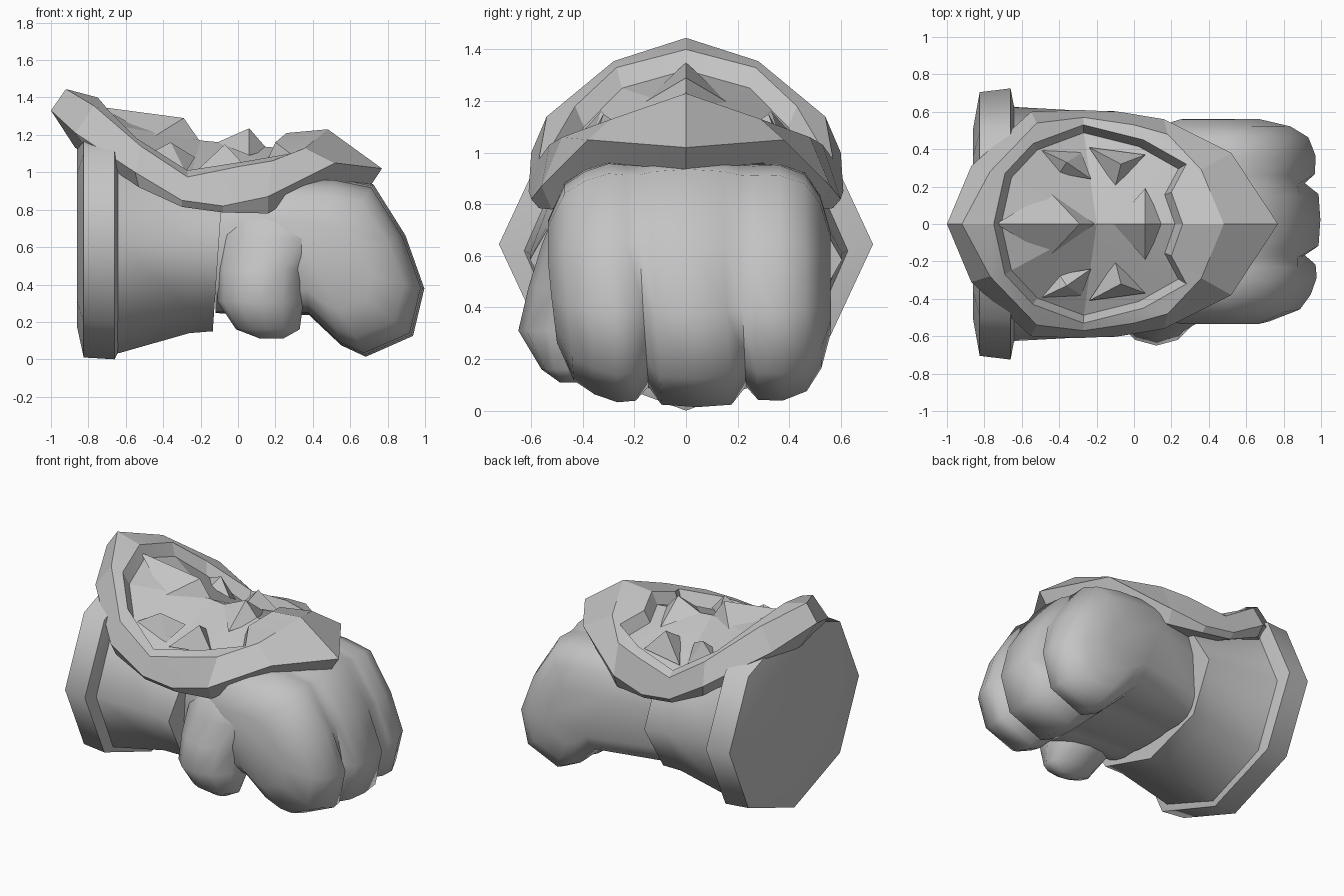
import bpy, bmesh, math

if "Cube" in bpy.data.objects:
    bpy.data.objects.remove(bpy.data.objects["Cube"], do_unlink=True)

grey = bpy.data.materials.new("stone grey")
grey.use_nodes = True
colour = (0.55, 0.55, 0.55, 1)
grey.diffuse_color = colour
grey.node_tree.nodes["Principled BSDF"].inputs["Base Color"].default_value = colour


def finish(name, bm, angle):
    """Turn a bmesh into a shaded, coloured object."""
    bmesh.ops.recalc_face_normals(bm, faces=bm.faces)
    mesh = bpy.data.meshes.new(name)
    bm.to_mesh(mesh)
    bm.free()
    mesh.materials.append(grey)
    obj = bpy.data.objects.new(name, mesh)
    bpy.context.collection.objects.link(obj)
    bpy.ops.object.select_all(action="DESELECT")
    obj.select_set(True)
    bpy.context.view_layer.objects.active = obj
    bpy.ops.object.shade_smooth_by_angle(angle=math.radians(angle))


def loft(name, loops, angle, start=None, end=None):
    """Bridge equal loops; each end is a flat cap, or a fan to a given centre."""
    bm = bmesh.new()
    rings = [[bm.verts.new(p) for p in loop] for loop in loops]
    n = len(rings[0])
    for low, high in zip(rings, rings[1:]):
        for i in range(n):
            j = (i + 1) % n
            bm.faces.new((low[i], low[j], high[j], high[i]))
    for ring, centre in ((rings[0], start), (rings[-1], end)):
        if centre is None:
            bm.faces.new(ring)
        else:
            hub = bm.verts.new(centre)
            for i in range(n):
                bm.faces.new((ring[i], ring[(i + 1) % n], hub))
    finish(name, bm, angle)


def spike(name, base, apex):
    """Low pyramid rising from the face."""
    bm = bmesh.new()
    ring = [bm.verts.new(p) for p in base]
    tip = bm.verts.new(apex)
    bm.faces.new(ring)
    for i in range(len(ring)):
        bm.faces.new((ring[i], ring[(i + 1) % len(ring)], tip))
    finish(name, bm, 10)


def octagon(x, half_width, bottom, top, lean=0.0):
    """Eight-sided section across the arm, leaning along x with height."""
    mid, r = (bottom + top) / 2, (top - bottom) / 2
    ring = []
    for i in range(8):
        a = i * math.tau / 8
        ring.append((x + lean * math.sin(a), half_width * math.cos(a), mid + r * math.sin(a)))
    return ring


def mirrored(half):
    """Close a half outline that starts and ends on the middle plane."""
    return half + [(x, -y, z) for x, y, z in reversed(half[1:-1])]


# Cuff: heavy end band with a slightly domed end, and the tapering sleeve
loft("cuff_band", [octagon(-0.862, 0.5, 0.18, 1.12),
                   octagon(-0.825, 0.705, 0.01, 1.29),
                   octagon(-0.66, 0.725, 0.0, 1.29),
                   octagon(-0.64, 0.62, 0.04, 1.2)], 50)
loft("cuff_sleeve", [octagon(-0.70, 0.64, 0.02, 1.24),
                     octagon(-0.63, 0.625, 0.035, 1.2),
                     octagon(-0.26, 0.605, 0.14, 1.08),
                     octagon(-0.105, 0.605, 0.15, 1.02, 0.03)], 75)

# Fist: side profile of one curled finger, repeated across the knuckles
finger = [(-0.12, 0.95), (0.25, 0.98), (0.52, 0.97), (0.72, 0.93), (0.89, 0.66), (0.99, 0.38),
          (0.93, 0.13), (0.68, 0.02), (0.55, 0.08), (0.38, 0.24), (-0.12, 0.25)]


def fist_section(y, size, groove):
    """Finger slice: narrows at the wrist, and the fingertips slant sideways."""
    ring = []
    for i, (x, z) in enumerate(finger):
        k = size - (groove if 5 <= i <= 8 else 0)
        wide = y * 0.8 if x < 0 else y
        if x > 0.3:
            wide += (0.06 - 0.1 * max(0, y)) * max(0, 0.6 - z)
        ring.append((0.35 + (x - 0.35) * (k if x > 0.35 else 1), wide, 0.5 + (z - 0.5) * k ** 1.3))
    return ring


slices = [(-0.535, 0.58, 0), (-0.47, 0.84, 0), (-0.39, 0.93, 0), (-0.30, 0.98, 0),
          (-0.23, 0.97, 0), (-0.18, 0.97, 0.09), (-0.13, 0.995, 0), (0.01, 1.01, 0), (0.15, 0.995, 0),
          (0.21, 0.97, 0.09), (0.26, 0.965, 0), (0.36, 0.97, 0), (0.46, 0.91, 0),
          (0.52, 0.76, 0), (0.56, 0.5, 0)]
loft("fist", [fist_section(*s) for s in slices], 60)

# Thumb: broad lobe that merges into the side of the fist
lobes = [(0.11, 0.18, -0.45, 0.06, 0.04), (0.16, 0.16, -0.46, 0.17, 0.10),
         (0.31, 0.12, -0.42, 0.23, 0.23), (0.48, 0.13, -0.39, 0.24, 0.22),
         (0.64, 0.19, -0.35, 0.29, 0.21), (0.74, 0.22, -0.32, 0.31, 0.2),
         (0.82, 0.24, -0.28, 0.3, 0.16)]
loft("thumb", [[(cx + rx * math.cos(i * math.tau / 12), cy + ry * math.sin(i * math.tau / 12), z)
                for i in range(12)] for z, cx, cy, rx, ry in lobes], 60)

# Shield plate: lower edge, outer edge, crest and inner edge of the rim
lower = [(-0.87, 0, 1.13), (-0.78, 0.3, 1.09), (-0.53, 0.57, 0.92), (-0.3, 0.58, 0.815),
         (-0.08, 0.57, 0.785), (0.16, 0.52, 0.78), (0.46, 0.3, 0.96), (0.71, 0, 0.93)]
outer = [(-1, 0, 1.33), (-0.87, 0.31, 1.21), (-0.55, 0.6, 1.0), (-0.3, 0.61, 0.85),
         (-0.08, 0.6, 0.82), (0.16, 0.56, 0.87), (0.52, 0.38, 1.05), (0.77, 0, 1.02)]
crest = [(-0.92, 0, 1.445), (-0.77, 0.28, 1.355), (-0.52, 0.54, 1.14), (-0.27, 0.57, 0.975),
         (0, 0.53, 1.03), (0.18, 0.48, 1.06), (0.36, 0.29, 1.13), (0.48, 0, 1.23)]
inner = [(-0.75, 0, 1.4), (-0.69, 0.27, 1.33), (-0.54, 0.43, 1.18), (-0.27, 0.53, 1.01),
         (0.05, 0.45, 1.06), (0.28, 0.32, 1.1), (0.2, 0.17, 1.16), (0.26, 0, 1.21)]
floor = [(-0.25 + (x + 0.25) * 0.92, y * 0.92, z - 0.08) for x, y, z in inner]
loft("shield_plate", [mirrored(e) for e in (lower, outer, crest, inner, floor)], 15,
     start=(-0.1, 0, 0.93), end=(-0.2, 0, 1.17))

# Relief on the plate: forehead, nose, and paired brows and eyes
spike("forehead", [(-0.74, 0, 1.35), (-0.45, 0.17, 1.19), (-0.2, 0, 1.16), (-0.45, -0.17, 1.19)],
      (-0.29, 0, 1.29))
spike("nose", [(-0.11, 0, 1.16), (0.06, 0.19, 1.09), (0.16, 0, 1.12), (0.06, -0.19, 1.09)],
      (0.06, 0, 1.235))
for side, s in (("left", 1), ("right", -1)):
    spike(side + "_brow", [(-0.55, s * 0.42, 1.06), (-0.4, s * 0.27, 1.1), (-0.23, s * 0.24, 1.08),
                           (-0.28, s * 0.38, 1.0)], (-0.36, s * 0.33, 1.16))
    spike(side + "_eye", [(-0.24, s * 0.41, 0.99), (0.06, s * 0.37, 1.01), (-0.1, s * 0.2, 1.07)],
          (-0.07, s * 0.32, 1.15))
